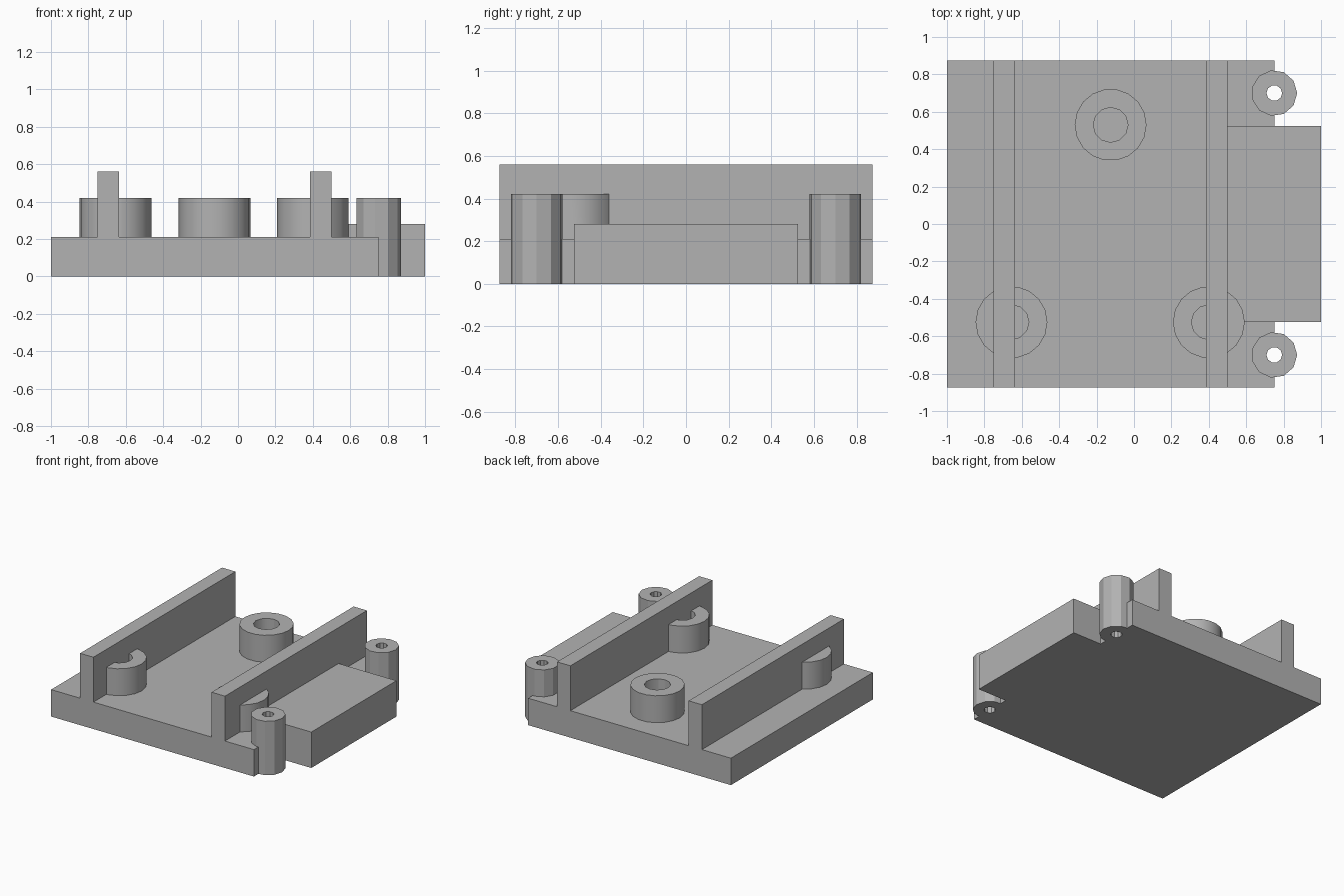
import bpy
import bmesh
from mathutils import Matrix

cube = bpy.data.objects.get("Cube")
if cube:
    bpy.data.objects.remove(cube, do_unlink=True)

grey = bpy.data.materials.new("plain grey")
grey.use_nodes = True
grey.diffuse_color = (0.45, 0.45, 0.45, 1)
grey.node_tree.nodes["Principled BSDF"].inputs["Base Color"].default_value = (0.45, 0.45, 0.45, 1)

BASE, BLOCK, POST, RAIL = 0.21, 0.28, 0.42, 0.56
HALF, BLOCK_HALF, EDGE = 0.875, 0.525, 0.75


def finish(name, bm):
    mesh = bpy.data.meshes.new(name)
    bmesh.ops.recalc_face_normals(bm, faces=bm.faces)
    bm.to_mesh(mesh)
    bm.free()
    obj = bpy.data.objects.new(name, mesh)
    bpy.context.collection.objects.link(obj)
    mesh.materials.append(grey)
    return obj


def prism(name, outline, z0, z1):
    bm = bmesh.new()
    face = bm.faces.new([bm.verts.new((x, y, z0)) for x, y in outline])
    top = bmesh.ops.extrude_face_region(bm, geom=[face])["geom"]
    verts = [v for v in top if isinstance(v, bmesh.types.BMVert)]
    bmesh.ops.translate(bm, verts=verts, vec=(0, 0, z1 - z0))
    return finish(name, bm)


def box(name, x0, x1, half, z0, z1):
    return prism(name, [(x0, -half), (x1, -half), (x1, half), (x0, half)], z0, z1)


def cylinder(name, x, y, r, z0, z1, sides):
    bm = bmesh.new()
    bmesh.ops.create_cone(bm, cap_ends=True, segments=sides, radius1=r, radius2=r,
                          depth=z1 - z0, matrix=Matrix.Translation((x, y, (z0 + z1) / 2))
                          @ Matrix.Rotation(-1.5707963, 4, "Z") @ Matrix.Rotation(1.5707963, 4, "Z"))
    # Put a corner on the +x side
    corner = max(bm.verts, key=lambda v: v.co.y)
    if abs(corner.co.x - x) < r * 0.01:
        bmesh.ops.rotate(bm, verts=bm.verts, cent=(x, y, 0),
                         matrix=Matrix.Rotation(-1.5707963, 3, "Z"))
    return finish(name, bm)


def cut(obj, cutter, remove=True):
    mod = obj.modifiers.new("cut", "BOOLEAN")
    mod.operation, mod.solver, mod.object = "DIFFERENCE", "EXACT", cutter
    bpy.context.view_layer.objects.active = obj
    bpy.ops.object.modifier_apply(modifier=mod.name)
    if remove:
        bpy.data.objects.remove(cutter, do_unlink=True)


def smooth(obj):
    bpy.ops.object.select_all(action="DESELECT")
    obj.select_set(True)
    bpy.context.view_layer.objects.active = obj
    bpy.ops.object.shade_smooth_by_angle()


# Base plate, notched where the side block fits in
base = prism("base_plate", [(-1, -HALF), (EDGE, -HALF), (EDGE, -BLOCK_HALF), (0.5, -BLOCK_HALF),
                            (0.5, BLOCK_HALF), (EDGE, BLOCK_HALF), (EDGE, HALF), (-1, HALF)], 0, BASE)
block = box("side_block", 0.5, 1, BLOCK_HALF, 0, BLOCK)

# Two long rails
rails = [box("right_rail", -0.75, -0.635, HALF, BASE, RAIL),
         box("left_rail", 0.385, 0.5, HALF, BASE, RAIL)]

# Hollow bosses, trimmed where they meet the rails and block
for name, x, y in (("back_boss", -0.125, 0.53), ("front_right_boss", -0.655, -0.525),
                   ("front_left_boss", 0.4, -0.525)):
    boss = cylinder(name, x, y, 0.192, BASE, POST, 18)
    cut(boss, cylinder("bore", x, y, 0.093, 0.1, 0.5, 12))
    if name != "back_boss":
        for part in rails + [block]:
            cut(boss, part, remove=False)
    smooth(boss)

# Screw posts on the side edge, drilled right through
for name, y in (("front_screw_post", -0.7), ("back_screw_post", 0.7)):
    cut(base, cylinder("post_socket", EDGE, y, 0.1225, -0.1, 0.5, 11))
    post = cylinder(name, EDGE, y, 0.1225, 0, POST, 11)
    cut(post, cylinder("bore", EDGE, y, 0.042, -0.1, 0.5, 10))
    smooth(post)
